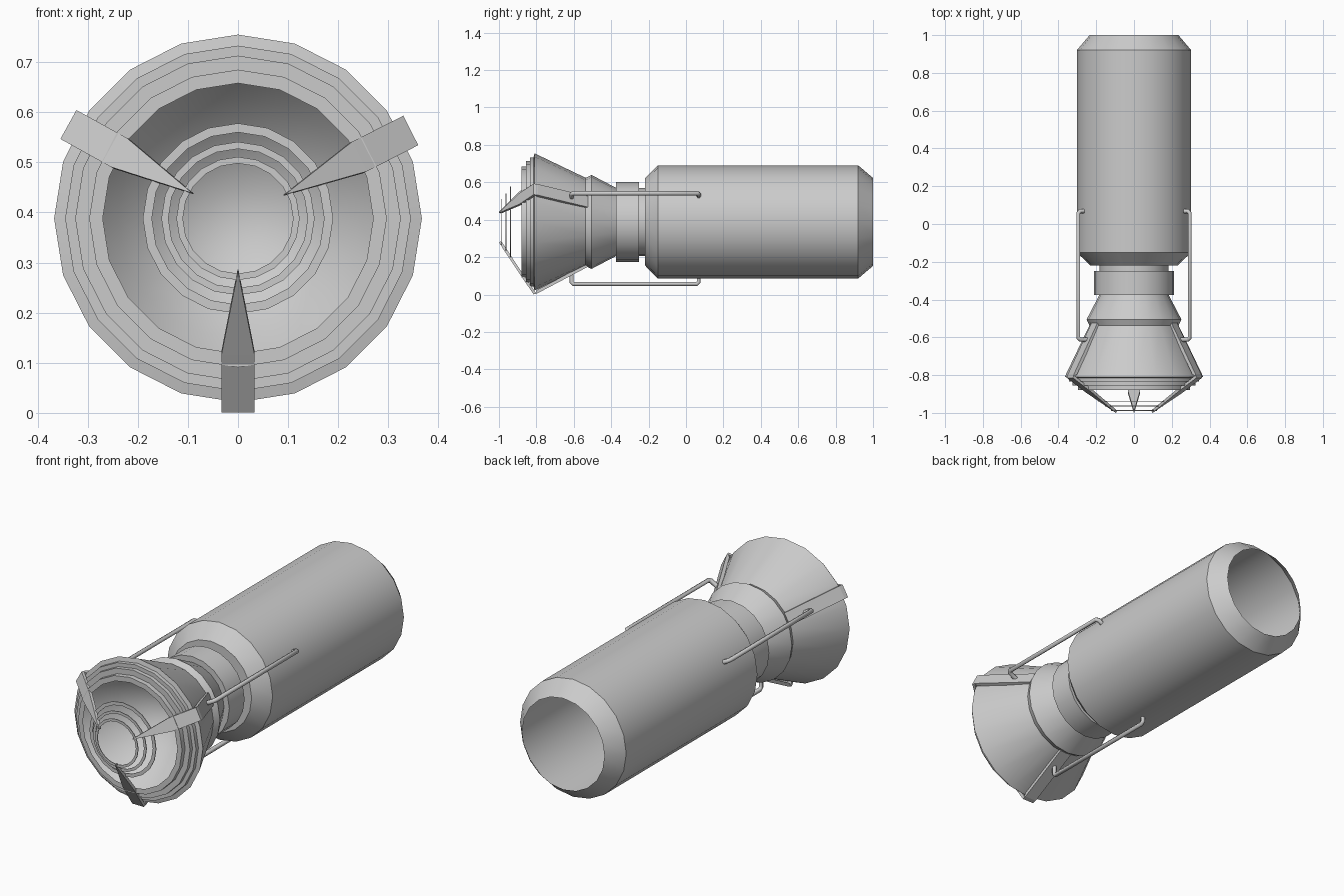
import bpy, bmesh
from math import sin, cos, pi, radians
from mathutils import Vector

if "Cube" in bpy.data.objects:
    bpy.data.objects.remove(bpy.data.objects["Cube"])

CZ = 0.388      # height of the long axis
SEG = 20


def finish(name, bm, smooth=True):
    bmesh.ops.recalc_face_normals(bm, faces=bm.faces)
    me = bpy.data.meshes.new(name)
    bm.to_mesh(me)
    bm.free()
    ob = bpy.data.objects.new(name, me)
    bpy.context.collection.objects.link(ob)
    if smooth:
        bpy.ops.object.select_all(action='DESELECT')
        ob.select_set(True)
        bpy.context.view_layer.objects.active = ob
        bpy.ops.object.shade_smooth_by_angle(angle=radians(30))
    return ob


def lathe(name, profile, closed=False):
    """Spin (y, radius) points about the long axis."""
    bm = bmesh.new()
    rings = []
    for y, r in profile:
        if r == 0:
            rings.append([bm.verts.new((0, y, CZ))] * SEG)
        else:
            rings.append([bm.verts.new((r * cos(2 * pi * i / SEG), y, CZ + r * sin(2 * pi * i / SEG)))
                          for i in range(SEG)])
    pairs = list(zip(rings, rings[1:]))
    if closed:
        pairs.append((rings[-1], rings[0]))
    for a, b in pairs:
        for i in range(SEG):
            j = (i + 1) % SEG
            vs = list(dict.fromkeys([a[i], a[j], b[j], b[i]]))
            bm.faces.new(vs)
    return finish(name, bm)


def polar(angle, r, y, side=0.0):
    """Point at radius r along an angle, shifted sideways along the tangent."""
    a = radians(angle)
    return Vector((r * cos(a) - side * sin(a), y, CZ + r * sin(a) + side * cos(a)))


# Main barrel, open at the back
lathe("barrel", [(1, .235), (.92, .303), (-.15, .303), (-.22, .232), (-.22, 0)])
# Neck and collar
lathe("neck", [(-.22, .182), (-.38, .182)])
lathe("collar", [(-.25, .182), (-.25, .213), (-.375, .213), (-.375, .182)])
# Flared head
lathe("head_base", [(-.375, .183), (-.505, .251), (-.545, .232)])
lathe("head_bell", [(-.52, .228), (-.81, .367)])
# Dish inside the head
lathe("inner_dish", [(-.81 + .3 * (1 - (r / .36) ** 2), r) for r in (.36, .3, .24, .18, .12, .06, 0)])
# Stepped louvre rings at the mouth
lathe("stepped_rim", [(-.81, .367), (-.815, .345), (-.835, .345), (-.835, .325), (-.855, .325),
                      (-.855, .297), (-.88, .297), (-.88, .27)])
# Small free rings in front
for k, (y, ro, ri) in enumerate([(-.938, .19, .172), (-.963, .153, .139), (-.988, .123, .11)]):
    lathe(f"front_ring_{k + 1}", [(y - .002, ro), (y + .002, ro), (y + .002, ri), (y - .002, ri)], True)

# Three bent fins that hold the rings
FIN = [(-1.0, .11, .001), (-.893, .272, .033), (-.815, .387, .033), (-.795, .382, .033), (-.525, .24, .033)]
for k, ang in enumerate((270, 151, 27)):
    bm = bmesh.new()
    sections = []
    for n, (y, r, w) in enumerate(FIN):
        dy, dr = (.012, -.008) if n < 3 else (-.003, -.018)
        sections.append([bm.verts.new(polar(ang, rr, yy, s)) for rr, yy, s in
                         ((r, y, -w), (r, y, w), (r + dr, y + dy, w), (r + dr, y + dy, -w))])
    for a, b in zip(sections, sections[1:]):
        for i in range(4):
            j = (i + 1) % 4
            bm.faces.new((a[i], a[j], b[j], b[i]))
    bm.faces.new(sections[0])
    bm.faces.new(sections[-1])
    finish(f"fin_{k + 1}", bm, False)

# Three side rods with turned-in ends
for k, ang in enumerate((270, 152.5, 27.5)):
    cu = bpy.data.curves.new(f"side_rod_{k + 1}", 'CURVE')
    cu.dimensions = '3D'
    cu.bevel_depth = .012
    cu.bevel_resolution = 1
    cu.use_fill_caps = True
    path = [(-.612, .27), (-.612, .322), (-.602, .332), (.058, .332), (.068, .322), (.068, .285)]
    sp = cu.splines.new('POLY')
    sp.points.add(len(path) - 1)
    for p, (y, r) in zip(sp.points, path):
        p.co = (*polar(ang, r, y), 1)
    bpy.context.collection.objects.link(bpy.data.objects.new(f"side_rod_{k + 1}", cu))
